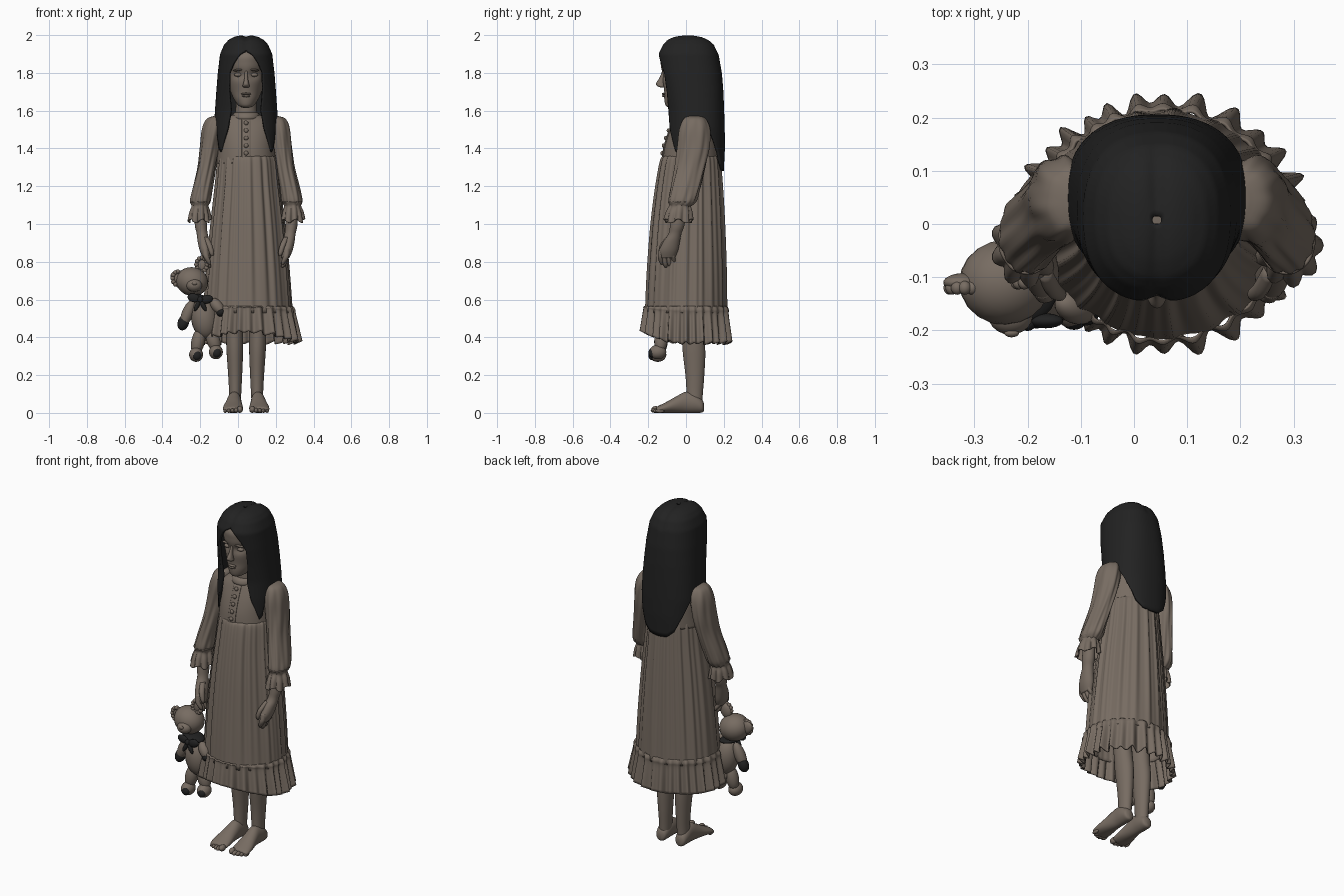
import bpy, bmesh, math
from mathutils import Vector

CX = 0.043  # body centre line


def material(name, rgb):
    m = bpy.data.materials.new(name)
    m.diffuse_color = (*rgb, 1)
    return m


TAUPE = material("warm_taupe", (0.185, 0.150, 0.122))
BLACK = material("soft_black", (0.016, 0.016, 0.016))


def finish(name, bm, mat):
    bmesh.ops.recalc_face_normals(bm, faces=bm.faces)
    for f in bm.faces:
        f.smooth = True
    me = bpy.data.meshes.new(name)
    bm.to_mesh(me)
    bm.free()
    me.materials.append(mat)
    ob = bpy.data.objects.new(name, me)
    bpy.context.collection.objects.link(ob)
    return ob


def solidify(ob, thickness):
    m = ob.modifiers.new("thickness", "SOLIDIFY")
    m.thickness = thickness
    m.offset = -1
    return ob


def spline(keys, sub):
    out = []
    for i in range(len(keys) - 1):
        p = [keys[max(0, min(len(keys) - 1, i + d))] for d in (-1, 0, 1, 2)]
        for s in range(sub):
            t = s / sub
            out.append([0.5 * (2 * b + (c - a) * t + (2 * a - 5 * b + 4 * c - d) * t * t
                               + (3 * b - a - 3 * c + d) * t ** 3) for a, b, c, d in zip(*p)])
    return out + [list(keys[-1])]


def lin(x, table):
    """Piecewise linear lookup; rows are (x, value, ...) with x rising."""
    if x <= table[0][0]:
        return table[0][1:]
    for a, b in zip(table, table[1:]):
        if x <= b[0]:
            t = (x - a[0]) / (b[0] - a[0])
            return [p + (q - p) * t for p, q in zip(a[1:], b[1:])]
    return table[-1][1:]


def loft(name, keys, mat=TAUPE, n=24, sub=5, axis="z", mod=None, caps=True, warp=None):
    """Elliptical rings (position, centre u, centre v, radius u, radius v) joined along an axis."""
    bm = bmesh.new()
    rows, rings = [], spline(keys, sub)
    for i, (t, u, v, ru, rv) in enumerate(rings):
        row = []
        for j in range(n):
            a = 2 * math.pi * j / n
            f, dz = mod(a, i / (len(rings) - 1)) if mod else (1, 0)
            p, q = u + ru * f * math.cos(a), v + rv * f * math.sin(a)
            co = Vector((p, q, t + dz) if axis == "z" else (p, t, q))
            row.append(bm.verts.new(warp(co) if warp else co))
        rows.append(row)
    for r, s in zip(rows, rows[1:]):
        for j in range(n):
            bm.faces.new((r[j], r[(j + 1) % n], s[(j + 1) % n], s[j]))
    if caps:
        bm.faces.new(rows[0])
        bm.faces.new(rows[-1])
    return finish(name, bm, mat)


def ball(name, loc, size, mat=TAUPE, rot=(0, 0, 0)):
    bm = bmesh.new()
    bmesh.ops.create_uvsphere(bm, u_segments=20, v_segments=12, radius=1)
    ob = finish(name, bm, mat)
    ob.location, ob.scale, ob.rotation_euler = loc, size, rot
    return ob


def fb(rows):
    """Rows (z, half width, front y, back y) to loft keys on the body centre line."""
    return [(z, CX, (f + b) / 2, w, (b - f) / 2) for z, w, f, b in rows]


# Head with sunken eye sockets
def face_shape(co):
    if co.y < -0.02:
        for s in (-1, 1):
            d = ((co.x - CX - s * 0.042) / 0.03) ** 2 + ((co.z - 1.79) / 0.022) ** 2
            co.y += 0.016 * math.exp(-d)
    return co


loft("head", fb([(1.615, .015, -.09, -.05), (1.628, .042, -.108, 0), (1.66, .064, -.115, .05),
                 (1.70, .082, -.115, .1), (1.75, .095, -.122, .13), (1.8, .1, -.127, .15),
                 (1.85, .105, -.134, .15), (1.9, .1, -.128, .14), (1.96, .06, -.06, .1)]),
     n=64, warp=face_shape)
loft("nose", [(1.722, CX, -.122, .012, .01), (1.73, CX, -.132, .019, .02), (1.745, CX, -.135, .015, .023),
              (1.775, CX, -.125, .009, .015), (1.81, CX, -.118, .008, .008)], n=16)
ball("upper_lip", (CX, -.117, 1.689), (.027, .011, .006))
ball("lower_lip", (CX, -.116, 1.678), (.022, .011, .007))
for s in (-1, 1):
    ball("eye", (CX + s * .042, -.098, 1.79), (.021, .015, .011))
    ball("brow", (CX + s * .044, -.112, 1.815), (.026, .012, .006), rot=(0, s * .12, s * .3))
loft("neck", [(1.5, CX, .03, .08, .07), (1.57, CX, .015, .062, .06), (1.62, CX, .01, .055, .055),
              (1.7, CX, .02, .055, .06)])

# Long hair: one sheet parted at the front, hem rising over the shoulders
HAIR = [(1.28, .16, -.1, .2), (1.4, .166, -.105, .206), (1.5, .171, -.105, .205), (1.6, .165, -.105, .202),
        (1.7, .158, -.12, .198), (1.8, .15, -.138, .19), (1.9, .138, -.147, .172), (1.95, .116, -.122, .148),
        (1.975, .093, -.1, .12), (1.99, .065, -.068, .085), (1.997, .04, -.035, .05), (2.0, .008, 0, .015)]
OPENING = [(1.38, .135), (1.45, .118), (1.5, .1), (1.6, .08), (1.7, .09), (1.8, .09), (1.85, .066),
           (1.9, .03), (1.925, 0)]
HEM = [(0, 1.38), (.08, 1.4), (.17, 1.46), (.27, 1.54), (.4, 1.56), (.52, 1.53), (.64, 1.4), (.75, 1.32),
       (.88, 1.285), (1, 1.28)]
bm = bmesh.new()
N, M, grid = 96, 48, []
for i in range(M + 1):
    row = []
    for j in range(N + 1):
        u = 2 * j / N - 1
        U = 1 - abs(u)
        z = 2 - (2 - lin(U, HEM)[0]) * (i / M) ** 1.7
        w, front, back = lin(z, HAIR)
        gap = math.asin(min(.95, (lin(z, OPENING)[0] / w) ** 1.2))
        ph = gap + U * (math.pi - gap)
        sx, cy = math.sin(ph) ** .83, -math.copysign(abs(math.cos(ph)) ** .83, math.cos(ph))
        dip = .008 * math.exp(-(sx * w / .015) ** 2) if z > 1.9 else 0
        row.append(bm.verts.new((CX + math.copysign(sx * w, u), (front + back) / 2 + cy * (back - front) / 2,
                                 z - dip)))
    grid.append(row)
for r, s in zip(grid, grid[1:]):
    for j in range(N):
        bm.faces.new((r[j], r[j + 1], s[j + 1], s[j]))
bmesh.ops.remove_doubles(bm, verts=bm.verts, dist=.0005)
solidify(finish("long_hair", bm, BLACK), .014)

# Dress bodice, collar, placket and buttons
loft("bodice", fb([(1.32, .155, -.125, .17), (1.4, .152, -.115, .17), (1.47, .155, -.095, .16),
                   (1.53, .15, -.07, .14), (1.565, .105, -.055, .11), (1.58, .062, -.05, .08)]), n=48)
loft("collar_band", fb([(1.555, .07, -.066, .09), (1.565, .074, -.068, .092), (1.58, .07, -.062, .085),
                        (1.59, .06, -.05, .075)]), n=32)
loft("button_placket", [(1.34, CX, -.122, .024, .006), (1.4, CX, -.115, .024, .006),
                        (1.47, CX, -.095, .024, .006), (1.555, CX, -.062, .024, .006)], n=16)
for i in range(5):
    z = 1.375 + i * .04
    y = lin(z, [(1.34, -.13), (1.4, -.123), (1.47, -.103), (1.555, -.07)])[0]
    ball("button", (CX, y, z), (.012, .009, .012))


# Gathered skirt and hem ruffle
def pleats(a):
    return (.5 * math.cos(17 * a + 1) + .35 * math.cos(26 * a + 2.2 * math.sin(2 * a))
            + .25 * math.cos(41 * a + 3 * math.sin(3 * a)))


def lean(a):
    return .94 if math.cos(a) < -.5 else .94 + .06 * min(1, (math.cos(a) + .5) * 2)


def skirt_fold(a, k):
    return lean(a) * (1 + (.02 + .022 * math.sin(math.pi * k)) * pleats(a)), 0


def ruffle_fold(a, k):
    wave = math.cos(30 * a + 1.5 * math.sin(3 * a)) + .5 * math.cos(19 * a)
    return lean(a) * (1 + (.015 + .04 * k) * wave), k * (.06 * max(0, -math.sin(a)) ** 2 + .007 * wave)


solidify(loft("skirt", [(1.36, CX, .025, .15, .145), (1.335, CX, .022, .162, .158), (1.2, CX, .015, .176, .175),
                        (1.0, CX, .008, .2, .193), (.75, CX, .003, .225, .208), (.53, CX, 0, .243, .216)],
              n=240, sub=6, mod=skirt_fold, caps=False), .006)
solidify(loft("hem_ruffle", [(.565, CX, 0, .243, .216), (.545, CX, 0, .251, .224), (.52, CX, 0, .25, .222),
                             (.45, CX, 0, .262, .229), (.37, CX, 0, .276, .237)],
              n=240, sub=4, mod=ruffle_fold, caps=False), .006)


# Sleeves, cuffs, arms and hands
def sleeve_fold(a, k):
    return 1 + .05 * math.sin(math.pi * k) * math.cos(7 * a + 9 * k) + .04 * k * math.cos(13 * a), 0


def cuff_fold(a, k):
    return 1 + .13 * k * math.cos(9 * a), .01 * k * math.cos(5 * a)


for s in (-1, 1):
    def side(rows, shift=0):
        return [(z, CX + s * x + shift, y, rx, ry) for z, x, y, rx, ry in rows]
    loft("sleeve", side([(1.572, .15, .045, .02, .03), (1.555, .165, .045, .045, .06), (1.5, .177, .045, .056, .08),
                         (1.4, .192, .04, .052, .083), (1.3, .208, .022, .048, .08), (1.18, .233, -.005, .052, .078),
                         (1.12, .243, -.02, .053, .073), (1.09, .245, -.03, .038, .05)]), n=64, mod=sleeve_fold)
    solidify(loft("cuff_ruffle", side([(1.12, .243, -.03, .05, .06), (1.095, .245, -.032, .038, .05),
                                       (1.06, .247, -.036, .047, .06), (1.015, .247, -.04, .054, .067)]),
                  n=72, mod=cuff_fold, caps=False), .006)
    loft("forearm", side([(1.12, .244, -.03, .03, .035), (1.0, .24, -.045, .032, .038), (.95, .233, -.058, .029, .034),
                          (.91, .225, -.075, .032, .043), (.86, .215, -.092, .031, .05), (.82, .208, -.1, .02, .04)]))
    for i, end in enumerate((.785, .77, .773, .79)):
        y = -.136 + i * .022
        loft("finger", side([(.87, .216, y + .008, .015, .013), (.83, .212, y, .015, .013),
                             (end + .018, .2, y + .004, .013, .012), (end, .192, y + .008, .006, .006)]), n=12)
    loft("thumb", side([(.93, .212, -.09, .014, .016), (.89, .195, -.122, .015, .016), (.85, .183, -.132, .013, .013),
                        (.83, .18, -.132, .006, .006)]), n=12)

    # Legs and bare feet
    loft("leg", side([(.03, .06, .045, .03, .04), (.1, .058, .046, .032, .043), (.2, .058, .047, .037, .05),
                      (.33, .06, .042, .044, .06), (.45, .062, .032, .046, .056), (.6, .066, .02, .052, .06),
                      (.8, .07, .015, .055, .065)]))
    fx = CX + s * .063
    loft("foot", [(.095, fx, .03, .012, .018), (.085, fx, .036, .03, .034), (.05, fx, .05, .037, .05),
                  (0, fx, .056, .038, .056), (-.05, fx + s * .003, .044, .044, .044),
                  (-.1, fx + s * .006, .03, .052, .03), (-.14, fx + s * .007, .02, .053, .02),
                  (-.155, fx + s * .007, .018, .045, .014)], axis="y",
         warp=lambda c: Vector((c.x, c.y, max(0, c.z))))
    for i in range(5):
        r = (.018, .013, .012, .011, .011)[i]
        ball("toe", (fx + s * (-.03 + i * .0195), (-.16, -.163, -.158, -.15, -.138)[i], r), (r * .9, .024, r))


# Toy bear hanging from the hand by one ear
def limb(name, a, b, r, mat=TAUPE):
    a, b = Vector(a), Vector(b)
    ob = ball(name, (a + b) / 2, (r, r, (b - a).length / 2 + r * .6), mat)
    ob.rotation_euler = (b - a).to_track_quat("Z", "Y").to_euler()


ball("bear_head", (-.243, -.11, .695), (.086, .08, .076), rot=(0, .25, 0))
ball("bear_snout", (-.232, -.172, .675), (.042, .036, .034))
ball("bear_nose", (-.23, -.205, .686), (.014, .008, .01))
for loc, tilt in (((-.318, -.11, .712), -.9), ((-.192, -.1, .785), .35)):
    ball("bear_ear", loc, (.034, .018, .044), rot=(0, tilt, 0))
    for i in range(12):
        t = i * math.pi / 6
        off = Vector((.028 * math.cos(t), -.01, .036 * math.sin(t)))
        ball("bear_ear_rim", Vector(loc) + off, (.012, .013, .012))
ball("bear_body", (-.178, -.125, .5), (.07, .065, .108), rot=(0, -.12, 0))
limb("bear_arm", (-.245, -.125, .58), (-.288, -.13, .475), .031)
limb("bear_paw", (-.282, -.124, .5), (-.297, -.128, .455), .03, BLACK)
limb("bear_arm", (-.13, -.15, .59), (-.09, -.165, .54), .03)
limb("bear_paw", (-.094, -.165, .54), (-.086, -.165, .528), .026, BLACK)
for x, z, hip in ((-.222, .308, -.2), (-.117, .322, -.145)):
    limb("bear_leg", (hip, -.13, .43), (x, -.135, z + .02), .036)
    ball("bear_foot", (x, -.15, z), (.037, .046, .038))
    ball("bear_sole", (x + .004, -.18, z - .004), (.024, .019, .025), BLACK)

# Dark neck ribbon and bow
ball("ribbon_band", (-.205, -.125, .61), (.062, .06, .018), BLACK, (0, .2, 0))
ball("bow_knot", (-.2, -.188, .6), (.015, .013, .016), BLACK)
for s in (-1, 1):
    ball("bow_loop", (-.2 + s * .034, -.182, .605 + s * -.004), (.034, .014, .023), BLACK, (0, s * -.25, 0))
    limb("bow_tail", (-.2, -.182, .6), (-.2 + s * .028, -.186, .545), .012, BLACK)
